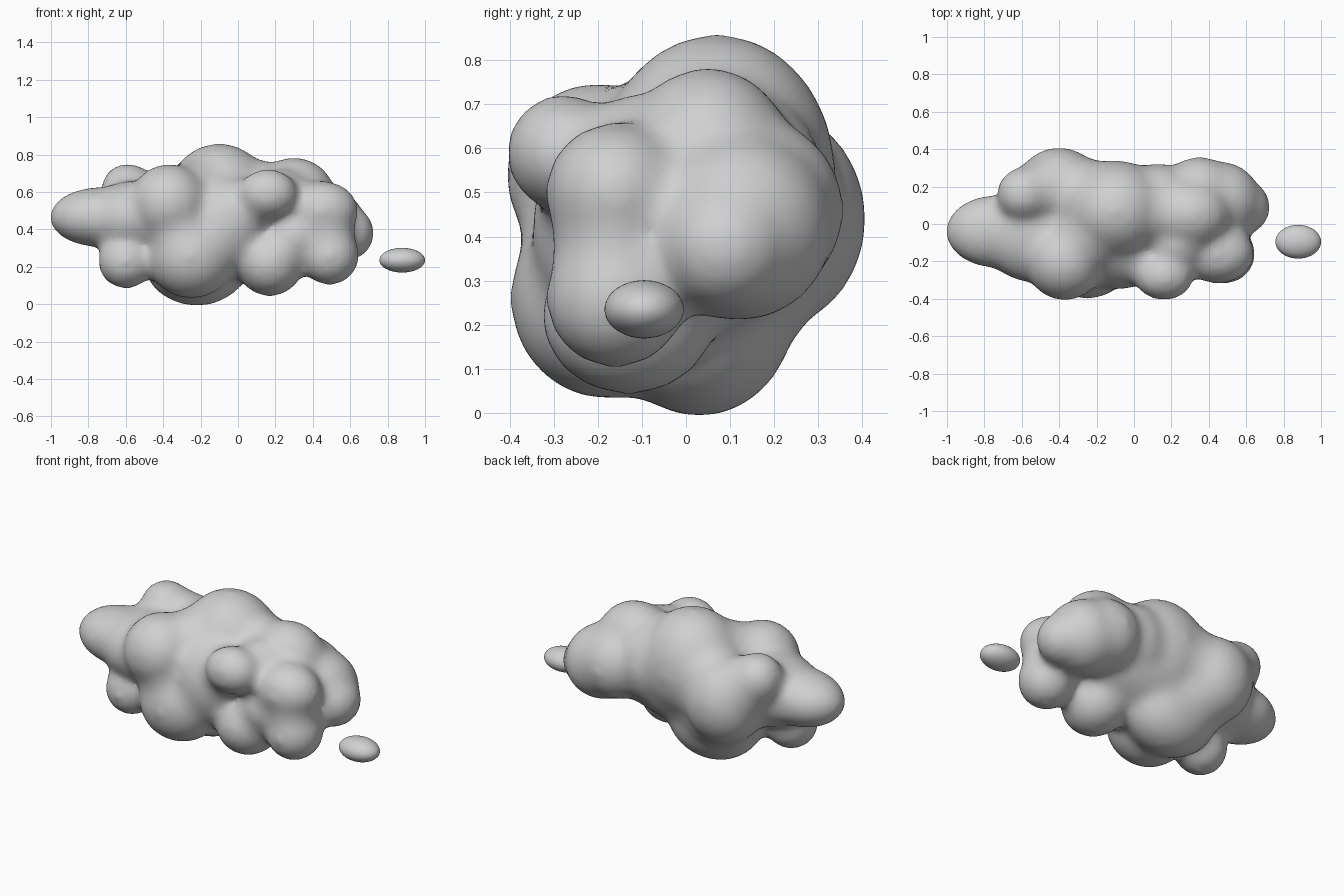
import bpy
import bmesh
from mathutils import Matrix, Vector

cube = bpy.data.objects.get("Cube")
if cube:
    bpy.data.objects.remove(cube, do_unlink=True)

grey = bpy.data.materials.new("cloud grey")
grey.use_nodes = True
colour = (0.63, 0.63, 0.63, 1)
grey.diffuse_color = colour
grey.node_tree.nodes["Principled BSDF"].inputs["Base Color"].default_value = colour


def puff_object(name, puffs, grow=0.0):
    """One mesh of ellipsoids, each given as centre and radii."""
    bm = bmesh.new()
    for centre, radii in puffs:
        size = [radius + grow for radius in radii]
        place = Matrix.Translation(centre) @ Matrix.Diagonal((*size, 1))
        bmesh.ops.create_icosphere(bm, subdivisions=4, radius=1, matrix=place)
    for face in bm.faces:
        face.smooth = True
    mesh = bpy.data.meshes.new(name)
    bm.to_mesh(mesh)
    bm.free()
    mesh.materials.append(grey)
    obj = bpy.data.objects.new(name, mesh)
    bpy.context.collection.objects.link(obj)
    return obj


def ball(x, y, z, rx, ry=None, rz=None):
    return Vector((x, y, z)), Vector((rx, ry or rx, rz or rx))


def bridge(first, second, scale):
    """A filler puff halfway between two others, sized from their average."""
    centre = (first[0] + second[0]) / 2
    radii = (first[1] + second[1]) / 2
    return centre, radii * scale


# Middle of the cloud
core = ball(-.1, .02, .43, .55, .26, .26)
crown = ball(-.1, .07, .54, .28, .26, .31)
chest = ball(-.08, -.07, .42, .25, .27, .28)
belly = ball(-.22, .03, .24, .28, .21, .24)
front_belly = ball(-.25, -.18, .26, .23, .21, .22)
middle = [core, crown, chest, belly, front_belly]

# Right side with its long end
long_end = ball(-.74, -.04, .465, .26, .185, .15)
long_root = ball(-.55, -.05, .46, .26, .25, .19)
right_front = ball(-.37, -.2, .54, .2)
right_back = ball(-.4, .19, .44, .22, .21, .24)
right_low = ball(-.6, -.15, .23, .14)
right_bump = ball(-.59, .16, .61, .135)
right = [long_end, long_root, right_front, right_back, right_low, right_bump]

# Left side with its cluster of small puffs
left_top = ball(.3, .05, .58, .21, .18, .195)
left_back = ball(.35, .15, .46, .2)
left_nub = ball(.58, .09, .38, .14)
left_shoulder = ball(.45, -.16, .5, .185, .15, .15)
left_hip = ball(.49, -.16, .26, .15)
left_low = ball(.17, -.13, .22, .17, .19, .17)
left_bump = ball(.16, -.28, .59, .15, .12, .125)
left = [left_top, left_back, left_nub, left_shoulder, left_hip, left_low, left_bump]

# Fillers that round off the valleys between neighbours
fillers = [
    bridge(crown, left_top, .8),
    bridge(crown, left_back, .88),
    bridge(crown, right_back, .88),
    bridge(crown, right_front, .85),
    bridge(belly, right_back, .92),
    bridge(right_front, front_belly, .85),
    bridge(right_bump, right_back, .95),
    bridge(left_back, left_nub, 1.2),
    bridge(left_shoulder, left_hip, .87),
    bridge(left_shoulder, left_low, .88),
    bridge(left_bump, left_top, .8),
    bridge(left_bump, chest, .75),
]
cloud = puff_object("cloud_body", middle + right + left + fillers, 0.012)

# Melt the puffs into one soft skin
skin = cloud.modifiers.new("skin", "REMESH")
skin.mode = "VOXEL"
skin.voxel_size = 0.02
skin.use_smooth_shade = True
soften = cloud.modifiers.new("soften", "SMOOTH")
soften.factor = 0.5
soften.iterations = 36

# Small detached puff
puff_object("stray_puff", [ball(.878, -.095, .235, .122, .09, .066)])
